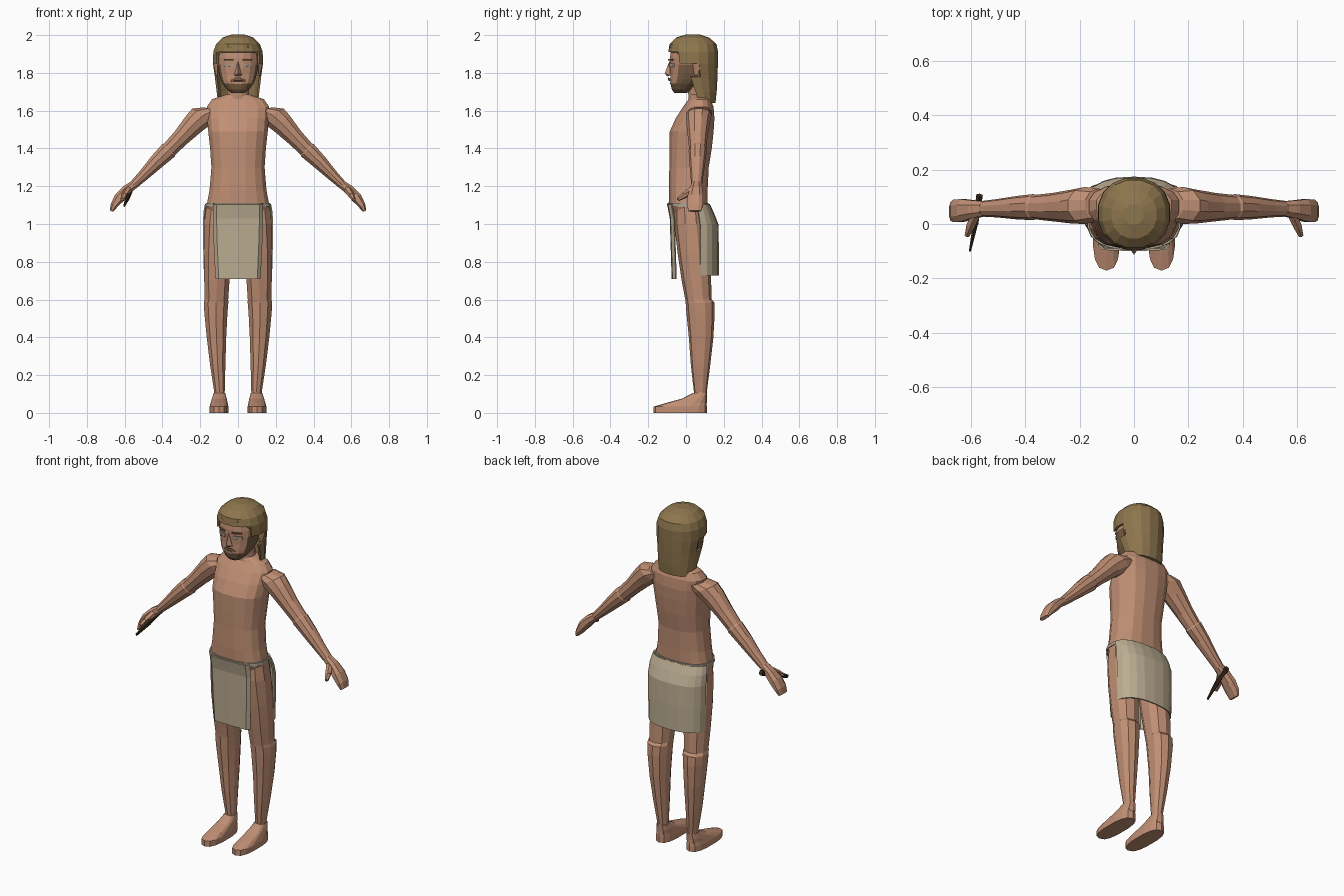
import bpy, bmesh, math
from mathutils import Vector


def material(name, rgb):
    m = bpy.data.materials.new(name)
    m.diffuse_color = (*rgb, 1)
    return m


SKIN = material("skin", (0.53, 0.275, 0.175))
HAIR = material("hair_brown", (0.27, 0.18, 0.075))
BEARD = material("beard_brown", (0.19, 0.11, 0.055))
CLOTH = material("linen", (0.50, 0.42, 0.29))
BELT = material("belt_linen", (0.40, 0.35, 0.26))
WOOD = material("dark_wood", (0.05, 0.027, 0.015))
EYE = material("eye_grey", (0.42, 0.31, 0.24))


def finish(name, bm, mats, mirror=False, thick=0, rule=None):
    bmesh.ops.recalc_face_normals(bm, faces=bm.faces[:])
    if rule:
        for f in bm.faces:
            f.material_index = rule(f.calc_center_median())
    me = bpy.data.meshes.new(name)
    bm.to_mesh(me)
    bm.free()
    for m in mats:
        me.materials.append(m)
    ob = bpy.data.objects.new(name, me)
    bpy.context.collection.objects.link(ob)
    if thick:
        s = ob.modifiers.new("thickness", 'SOLIDIFY')
        s.thickness = thick
        s.offset = 0
    if mirror:
        ob.modifiers.new("mirror", 'MIRROR')
    return ob


def loft(name, rings, n, mats, power=1.0, arc=None, caps=True, cut=None, **kw):
    """Skin rings of (x, y, z, rx, ry, tilt in degrees about y)."""
    bm = bmesh.new()
    rows = []
    for x, y, z, rx, ry, *t in rings:
        t = math.radians(t[0]) if t else 0
        row = []
        for i in range(n + 1 if arc else n):
            if arc:
                a = math.radians(arc[0] + (arc[1] - arc[0]) * i / n)
            else:
                a = 2 * math.pi * (i + 0.5) / n
            c, s = math.cos(a), math.sin(a)
            u = rx * math.copysign(abs(c) ** power, c)
            v = ry * math.copysign(abs(s) ** power, s)
            row.append(bm.verts.new((x + u * math.cos(t), y + v, z + u * math.sin(t))))
        rows.append(row)
    for p, q in zip(rows, rows[1:]):
        for i in range(n):
            j = i + 1 if arc else (i + 1) % n
            bm.faces.new((p[i], p[j], q[j], q[i]))
    if caps and not arc:
        bm.faces.new(rows[0])
        bm.faces.new(rows[-1])
    if cut:
        gone = [f for f in bm.faces if cut(f.calc_center_median())]
        bmesh.ops.delete(bm, geom=gone, context='FACES')
    return finish(name, bm, mats, **kw)


def hull(name, pts, mat, **kw):
    bm = bmesh.new()
    for p in pts:
        bm.verts.new(p)
    bmesh.ops.convex_hull(bm, input=bm.verts[:])
    return finish(name, bm, [mat], **kw)


def bar(name, a, b, r1, r2, mat, flat=1.0, **kw):
    """Tapered six-sided bar from a to b."""
    a, b = Vector(a), Vector(b)
    bm = bmesh.new()
    bmesh.ops.create_cone(bm, cap_ends=True, segments=6, radius1=r1, radius2=r2,
                          depth=(b - a).length)
    q = (b - a).to_track_quat('Z', 'Y')
    for v in bm.verts:
        v.co.x *= flat
        v.co = q @ v.co + (a + b) / 2
    return finish(name, bm, [mat], **kw)


# Trunk and neck
loft("torso", [(0, .02, 1.00, .13, .075), (0, .012, 1.09, .170, .102), (0, .012, 1.18, .153, .104),
               (0, .016, 1.30, .143, .106), (0, .024, 1.40, .150, .114), (0, .030, 1.49, .160, .118),
               (0, .048, 1.56, .165, .104), (0, .065, 1.62, .168, .082), (0, .072, 1.66, .140, .060),
               (0, .070, 1.685, .065, .050)], 16, [SKIN], power=.8)
loft("neck", [(0, .075, 1.62, .075, .060), (0, .065, 1.69, .060, .055),
              (0, .055, 1.80, .060, .055)], 12, [SKIN])

# Arms and hands
loft("arm", [(.13, .070, 1.600, .055, .060, 20), (.18, .068, 1.578, .074, .068, 28),
             (.23, .064, 1.535, .062, .062, 44), (.30, .062, 1.460, .049, .052, 46),
             (.362, .062, 1.396, .044, .045, 45), (.368, .062, 1.390, .049, .048, 45),
             (.43, .060, 1.330, .042, .043, 44), (.50, .058, 1.258, .031, .034, 44),
             (.555, .056, 1.205, .024, .029, 44)], 10, [SKIN], mirror=True)
loft("hand", [(.55, .056, 1.210, .024, .029, 44), (.59, .054, 1.180, .028, .035, 44),
              (.627, .050, 1.140, .030, .044, 38), (.655, .048, 1.100, .021, .044, 25),
              (.670, .046, 1.068, .010, .036, 20)], 8, [SKIN], power=.8, mirror=True)
bar("thumb", (.578, .040, 1.185), (.602, -.012, 1.150), .020, .017, SKIN, mirror=True)
bar("thumb_tip", (.600, -.008, 1.152), (.613, -.043, 1.130), .017, .010, SKIN, mirror=True)

# Legs and feet
loft("leg", [(.088, .020, 1.10, .083, .080), (.094, .025, 1.00, .089, .087),
             (.108, .040, .85, .077, .085), (.112, .055, .70, .070, .078),
             (.114, .066, .60, .065, .070), (.116, .074, .585, .068, .076),
             (.117, .077, .53, .064, .075), (.114, .080, .40, .054, .065),
             (.107, .077, .25, .042, .051), (.098, .076, .11, .029, .034),
             (.099, .076, .05, .032, .034)], 10, [SKIN], power=.9, mirror=True)
loft("foot", [(.101, -.030, 0, .051, .141), (.101, -.030, .033, .051, .141),
              (.100, .000, .052, .046, .108), (.099, .045, .076, .040, .065),
              (.098, .074, .105, .031, .037)], 14, [SKIN], power=.75, mirror=True)


# Head, with the beard on the jaw and sideburns
def beard_rule(c):
    jaw = c.z < 1.752 and c.y < .06
    sideburn = c.z < 1.83 and -.035 < c.y < .04 and abs(c.x) > .06
    return 1 if jaw or sideburn else 0


loft("head", [(0, -.030, 1.693, .035, .032), (0, -.018, 1.712, .060, .058),
              (0, -.004, 1.745, .084, .080), (0, .006, 1.765, .093, .090),
              (0, .020, 1.800, .103, .103), (0, .027, 1.845, .110, .113),
              (0, .033, 1.880, .113, .120), (0, .036, 1.930, .110, .117),
              (0, .036, 1.965, .080, .085)], 16, [SKIN, BEARD], power=.88, rule=beard_rule)
hull("nose", [(0, -.088, 1.862), (0, -.113, 1.797), (.021, -.083, 1.786), (-.021, -.083, 1.786),
              (0, -.100, 1.782), (0, -.06, 1.82)], SKIN)
hull("moustache", [(sx * x, y, z) for sx in (-1, 1) for x, y, z in
                   ((.012, -.095, 1.776), (.012, -.095, 1.760), (.048, -.070, 1.750),
                    (.045, -.073, 1.762), (.03, -.06, 1.76))], BEARD)
hull("lips", [(x, y, z) for x in (-.022, .022) for y in (-.084, -.070)
              for z in (1.741, 1.750)], SKIN)
for part, mat, z0, z1, d in (("eye", EYE, 1.832, 1.850, .001), ("eyebrow", BEARD, 1.866, 1.873, .006)):
    hull(part, [(x, y + dy - d, z) for x, y in ((.024, -.088), (.046, -.084), (.073, -.067))
                for dy in (0, .008) for z in (z0, z1)], mat, mirror=True)
hull("ear", [(.108, .035, 1.85), (.108, .045, 1.785), (.132, .060, 1.862), (.128, .078, 1.84),
             (.118, .060, 1.785), (.104, .07, 1.82)], SKIN, mirror=True)


# Long hair: a cap open over the face, falling behind the ears
def face_opening(c):
    if c.z > 1.93:
        return False
    if c.z > 1.88:
        return c.y < -.02 and abs(c.x) < .10
    if c.z > 1.83:
        return c.y < -.02
    return c.y < .055


loft("hair", [(0, .085, 1.645, .103, .068), (0, .070, 1.70, .109, .088), (0, .050, 1.78, .119, .113),
              (0, .040, 1.85, .129, .125), (0, .038, 1.91, .127, .128), (0, .037, 1.950, .113, .121),
              (0, .035, 1.982, .080, .086), (0, .035, 1.997, .035, .037)], 16, [HAIR],
     power=.92, cut=face_opening, thick=.012)
# Widow's peak and swept front locks
hull("hair_peak", [(0, -.094, 1.912), (-.045, -.088, 1.936), (.045, -.088, 1.936),
                   (0, -.082, 1.955), (0, -.070, 1.93)], BEARD)
hull("front_lock", [(.045, -.088, 1.937), (.050, -.080, 1.953), (.098, -.048, 1.93),
                    (.112, -.028, 1.885), (.118, -.010, 1.90), (.09, -.02, 1.92)], BEARD, mirror=True)

# Loincloth: belt, front panel and back drape
loft("belt", [(0, .012, 1.092, .174, .108), (0, .012, 1.112, .172, .108)], 20, [BELT], power=.8)
bm = bmesh.new()
rows = [[bm.verts.new((x * w, y + dy, z)) for x, y in
         ((-.130, -.058), (-.112, -.074), (0, -.078), (.112, -.074), (.130, -.058))]
        for z, w, dy in ((1.105, 1, -.018), (1.03, 1, -.004), (.90, .97, 0), (.71, .90, .006))]
for p, q in zip(rows, rows[1:]):
    for i in range(4):
        bm.faces.new((p[i], p[i + 1], q[i + 1], q[i]))
finish("front_cloth", bm, [CLOTH], thick=.008)
loft("back_cloth", [(0, .050, .727, .178, .120), (0, .050, .88, .182, .120), (0, .050, 1.00, .183, .117),
                    (0, .045, 1.06, .181, .098), (0, .030, 1.105, .173, .092)], 10, [CLOTH],
     power=.8, arc=(8, 172), thick=.008)

# Knife held in one hand
bar("knife_handle", (-.567, .105, 1.188), (-.582, .000, 1.145), .017, .015, WOOD, flat=.8)
bar("knife_blade", (-.582, .000, 1.145), (-.602, -.098, 1.098), .021, .009, WOOD, flat=.5)
